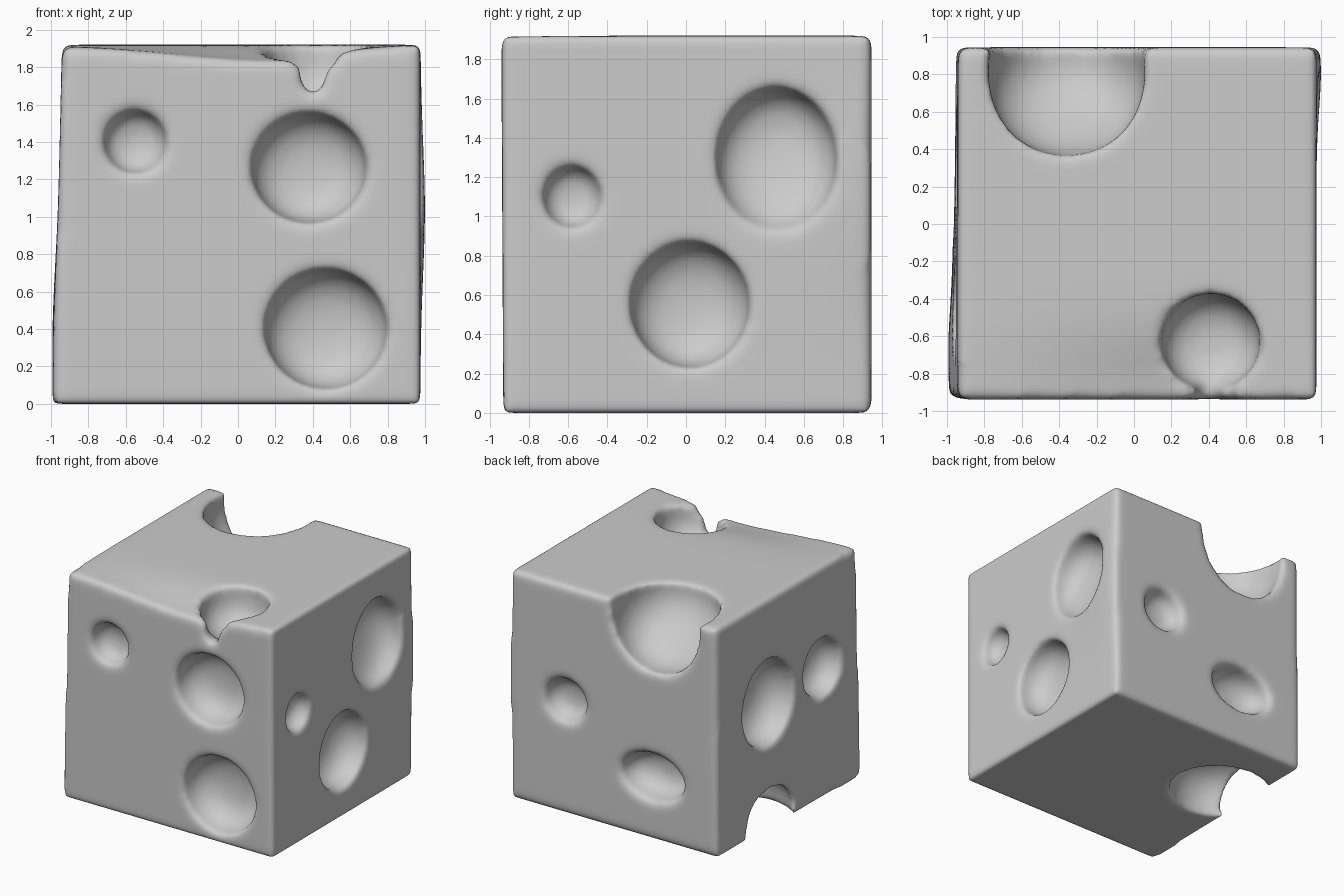
import bpy, bmesh
from math import exp
from mathutils import Matrix, Vector

if "Cube" in bpy.data.objects:
    bpy.data.objects.remove(bpy.data.objects["Cube"])


def new_object(name, bm):
    mesh = bpy.data.meshes.new(name)
    bm.to_mesh(mesh)
    bm.free()
    obj = bpy.data.objects.new(name, mesh)
    bpy.context.collection.objects.link(obj)
    return obj


def bump(a, a0, sa, b, b0, sb):
    return exp(-((a - a0) / sa) ** 2 - ((b - b0) / sb) ** 2)


# Block: slightly uneven cube with a sagging front top edge
bm = bmesh.new()
bmesh.ops.create_cube(bm, size=2)
for v in bm.verts:
    x, y, z = v.co
    if x < 0:
        nx = -0.942 if z > 0 else (-0.985 if y < 0 else -0.95)
    else:
        nx = 0.975
    v.co = (nx, 0.945 * y if y > 0 else (-0.94 if z > 0 else -0.93), 1.92 if z > 0 else 0)
bmesh.ops.subdivide_edges(bm, edges=bm.edges[:], cuts=24, use_grid_fill=True)
for v in bm.verts:
    x, y, z = v.co
    width = 0.75 if x < 0.2 else 0.4
    v.co.z -= 0.085 * bump(x, 0.2, width, y, -0.94, 0.3) * max(0, (z - 1.2) / 0.72)
    if x > 0.9:
        v.co.x += 0.025 * bump(y, 0.8, 0.3, z, 1.05, 0.5)
    if x < -0.9:
        v.co.x -= 0.02 * bump(y, -0.65, 0.3, z, 0.4, 0.5)
block = new_object("cheese_block", bm)

# Holes: centre, radii, depth axis of each flat-bottomed scoop, tilt (angle, axis)
holes = [
    # front
    ((-0.55, -0.94, 1.40), (0.17, 0.15, 0.17), 1, None),
    ((0.38, -0.94, 1.26), (0.31, 0.25, 0.295), 1, None),
    ((0.47, -0.94, 0.40), (0.33, 0.26, 0.32), 1, None),
    # right side
    ((0.98, -0.58, 1.10), (0.14, 0.15, 0.16), 0, None),
    ((0.98, 0.02, 0.55), (0.25, 0.305, 0.32), 0, None),
    ((1.00, 0.46, 1.29), (0.23, 0.31, 0.37), 0, (-0.25, "Y")),
    # back
    ((0.47, 0.95, 0.95), (0.19, 0.15, 0.18), 1, None),
    ((-0.34, 0.95, 0.52), (0.29, 0.23, 0.195), 1, None),
    # left side
    ((-0.95, 0.25, 1.05), (0.27, 0.33, 0.36), 0, None),
    ((-0.96, -0.46, 1.08), (0.20, 0.24, 0.24), 0, None),
    # top front with its narrow breakthrough, back top edge, bottom left edge
    ((0.41, -0.63, 1.86), (0.265, 0.26, 0.26), 2, None),
    ((0.40, -0.86, 1.78), (0.065, 0.25, 0.12), 1, None),
    ((0.41, -0.94, 1.88), (0.13, 0.16, 0.10), 1, None),
    ((-0.36, 0.81, 1.84), (0.42, 0.43, 0.39), 2, (-0.78, "X")),
    ((-0.69, 0.24, 0.00), (0.41, 0.38, 0.36), 2, None),
]
bm = bmesh.new()
for centre, radii, axis, tilt in holes:
    turn = Matrix.Rotation(tilt[0], 4, tilt[1]) if tilt else Matrix()
    m = Matrix.Translation(Vector(centre)) @ turn @ Matrix.Diagonal((*radii, 1))
    ball = bmesh.ops.create_uvsphere(bm, u_segments=32, v_segments=20, radius=1)["verts"]
    for v in ball:
        n = v.co[axis]
        rho = max(0, 1 - n * n) ** 0.5
        flat = max(0, 1 - rho ** 2.6) ** (1 / 2.6)
        v.co[axis] = flat if n > 0 else -flat
        v.co = m @ v.co
cutter = new_object("hole_cutter", bm)
cutter.hide_render = True

# Cut, then remesh and relax for soft rims and rounded edges
cut = block.modifiers.new("holes", "BOOLEAN")
cut.operation, cut.object, cut.solver = "DIFFERENCE", cutter, "EXACT"
cut.use_self = True
remesh = block.modifiers.new("even_mesh", "REMESH")
remesh.mode, remesh.voxel_size = "VOXEL", 0.022
soft = block.modifiers.new("soften", "SMOOTH")
soft.factor, soft.iterations = 0.5, 20

bpy.context.view_layer.objects.active = block
for name in ("holes", "even_mesh", "soften"):
    bpy.ops.object.modifier_apply(modifier=name)
bpy.data.objects.remove(cutter)
for p in block.data.polygons:
    p.use_smooth = True
